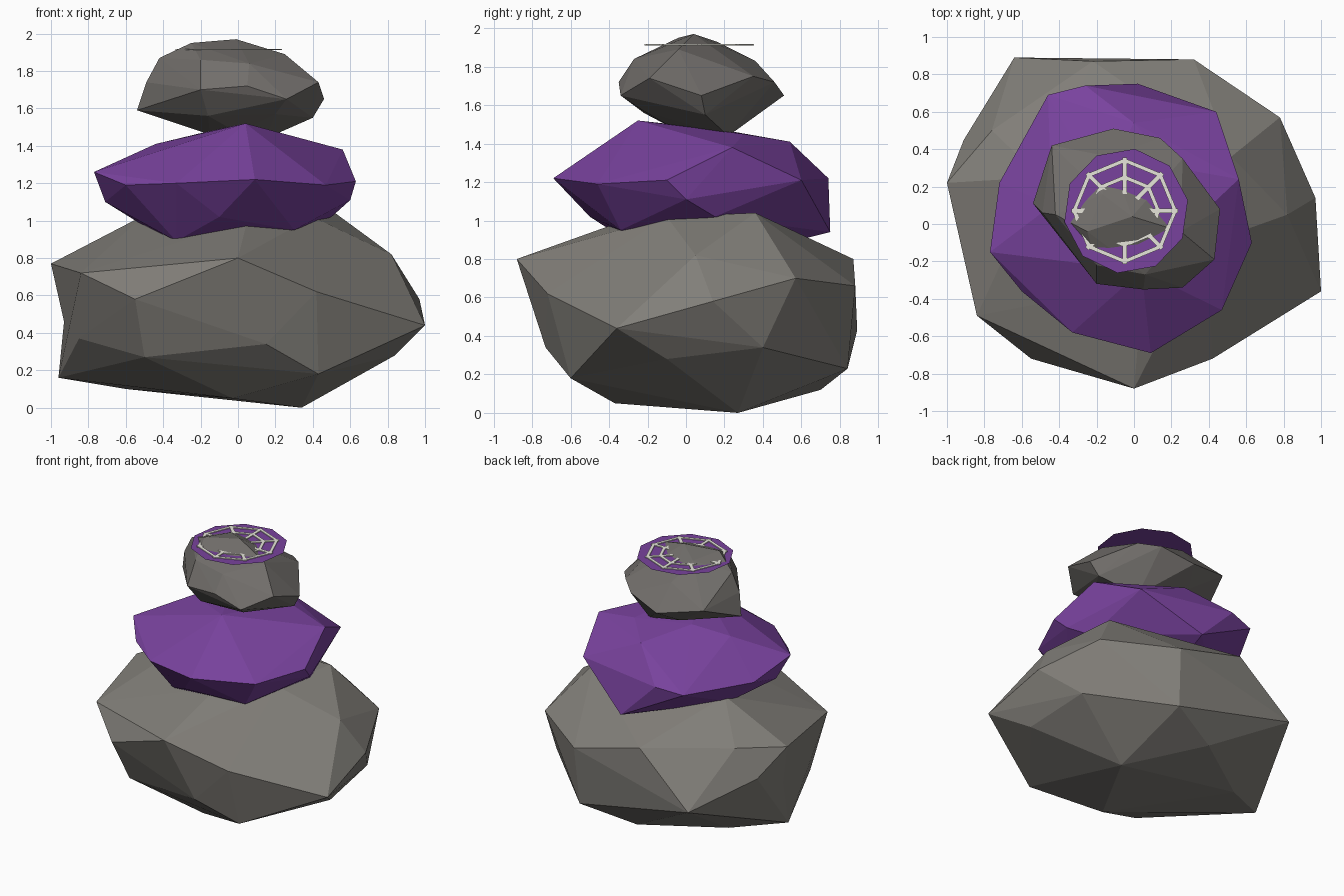
import bpy, bmesh
from math import sin, cos, pi, radians
from mathutils import Vector

if "Cube" in bpy.data.objects:
    bpy.data.objects.remove(bpy.data.objects["Cube"])


def material(name, rgb):
    m = bpy.data.materials.new(name)
    m.diffuse_color = (*rgb, 1)
    m.use_nodes = True
    m.node_tree.nodes["Principled BSDF"].inputs["Base Color"].default_value = m.diffuse_color
    return m


STONE = material("stone", (0.22, 0.21, 0.19))
DARK_STONE = material("dark_stone", (0.165, 0.155, 0.145))
PURPLE = material("purple", (0.19, 0.055, 0.34))
PALE = material("pale", (0.8, 0.79, 0.71))


def finish(name, bm, mat):
    bmesh.ops.recalc_face_normals(bm, faces=bm.faces)
    me = bpy.data.meshes.new(name)
    bm.to_mesh(me)
    bm.free()
    me.materials.append(mat)
    ob = bpy.data.objects.new(name, me)
    bpy.context.collection.objects.link(ob)
    return ob


def boulder(name, corners, mat, dents=()):
    """Faceted rock: convex skin around a few chiselled corners, then dented edges."""
    bm = bmesh.new()
    for c in corners:
        bm.verts.new(c)
    bmesh.ops.convex_hull(bm, input=bm.verts)
    loose = [v for v in bm.verts if not v.link_faces]
    bmesh.ops.delete(bm, geom=loose, context='VERTS')
    for d in map(Vector, dents):
        edge = min(bm.edges, key=lambda e: ((e.verts[0].co + e.verts[1].co) / 2 - d).length)
        cut = bmesh.ops.subdivide_edges(bm, edges=[edge], cuts=1)["geom_inner"]
        for v in cut:
            if isinstance(v, bmesh.types.BMVert):
                v.co = d
    return finish(name, bm, mat)


# Large bottom rock: underside, waist, crown
boulder("base_rock", [
    (.34, .27, 0), (-.03, -.37, .05), (-.6, .35, .1), (-.08, .7, .12), (.3, .84, .23),
    (-.96, .15, .16), (.43, -.6, .18), (.84, -.1, .28), (.8, .4, .34),
    (-.5, -.58, .27), (.15, -.73, .34), (-.85, -.27, .37), (1, -.36, .44),
    (-.64, .89, .43), (-.55, -.72, .58), (.42, -.72, .62), (.97, .14, .58),
    (-.84, -.49, .72), (0, -.88, .8), (-1, .22, .77), (-.91, .45, .59), (-.76, .5, .8),
    (.78, .57, .7), (.32, .88, .66), (-.22, .87, .8), (.82, .05, .82),
    (.52, .36, 1.04), (-.5, .25, 1.03), (.05, -.32, 1.0), (.4, -.1, 1.02)],
    STONE, dents=[(-.93, .17, .46)])

# Purple middle rock
boulder("middle_rock", [
    (-.33, -.3, .89), (.3, -.34, .95), (0, .63, .91), (.02, .75, .94), (.5, .15, 1.02),
    (-.5, .2, .97), (-.1, -.5, 1.02), (-.6, -.36, 1.19), (-.71, -.06, 1.1),
    (-.72, .22, 1.18), (.6, 0, 1.11), (-.46, .69, 1.19), (-.33, -.58, 1.2),
    (.47, -.46, 1.19), (.09, -.69, 1.22), (.63, -.1, 1.21), (.44, .6, 1.21),
    (-.26, .74, 1.22), (-.77, -.15, 1.26), (.56, .24, 1.38), (-.44, .1, 1.41),
    (0, .54, 1.41), (.22, .3, 1.45), (-.19, .2, 1.47), (.04, -.25, 1.52)], PURPLE)

# Small top rock
boulder("top_rock", [
    (-.15, .1, 1.46), (.15, .22, 1.44), (0, -.05, 1.47), (.2, -.22, 1.57),
    (-.16, -.22, 1.56), (.4, .1, 1.55), (-.54, .11, 1.59), (-.2, .35, 1.56),
    (-.2, -.32, 1.7), (.05, -.35, 1.72), (.26, -.34, 1.65), (.43, -.19, 1.74),
    (.46, .08, 1.65), (-.11, .51, 1.65), (.14, .46, 1.72), (-.44, .42, 1.72),
    (-.49, .06, 1.74), (.26, .35, 1.75), (-.42, .05, 1.87), (-.2, -.22, 1.86),
    (.25, -.04, 1.89), (.06, -.27, 1.84), (-.13, .36, 1.83), (-.25, -.04, 1.95),
    (-.01, .04, 1.97), (-.17, .16, 1.93)], DARK_STONE)

# Paper-thin ten-sided disc that the rock pokes through
CX, CY = -.042, .07
bm = bmesh.new()
bm.faces.new([bm.verts.new((CX + .335 * cos(radians(82 + 36 * i)),
                            CY + .335 * sin(radians(82 + 36 * i)), 1.908))
              for i in range(10)])
finish("top_disc", bm, PURPLE)

# Octagonal web of thin flat bars
HUB = Vector((-.05, .07, 1.911))


def spoke_point(i, r):
    return HUB + Vector((sin(i * pi / 4) * r, cos(i * pi / 4) * r, 0))


def bar(bm, a, b, width, thick=.006):
    along = (b - a).normalized()
    side = Vector((-along.y, along.x, 0)) * width / 2
    a, b = a - along * width * .4, b + along * width * .4
    quad = [bm.verts.new(p) for p in (a - side, b - side, b + side, a + side)]
    face = bm.faces.new(quad)
    top = bmesh.ops.extrude_face_region(bm, geom=[face])["geom"]
    bmesh.ops.translate(bm, vec=(0, 0, thick),
                        verts=[v for v in top if isinstance(v, bmesh.types.BMVert)])


bm = bmesh.new()
for i in range(8):
    bar(bm, spoke_point(i, .1), spoke_point(i, .275), .024)
    for r in (.27, .18):
        bar(bm, spoke_point(i, r), spoke_point(i + 1, r), .021)
finish("web_pattern", bm, PALE)
